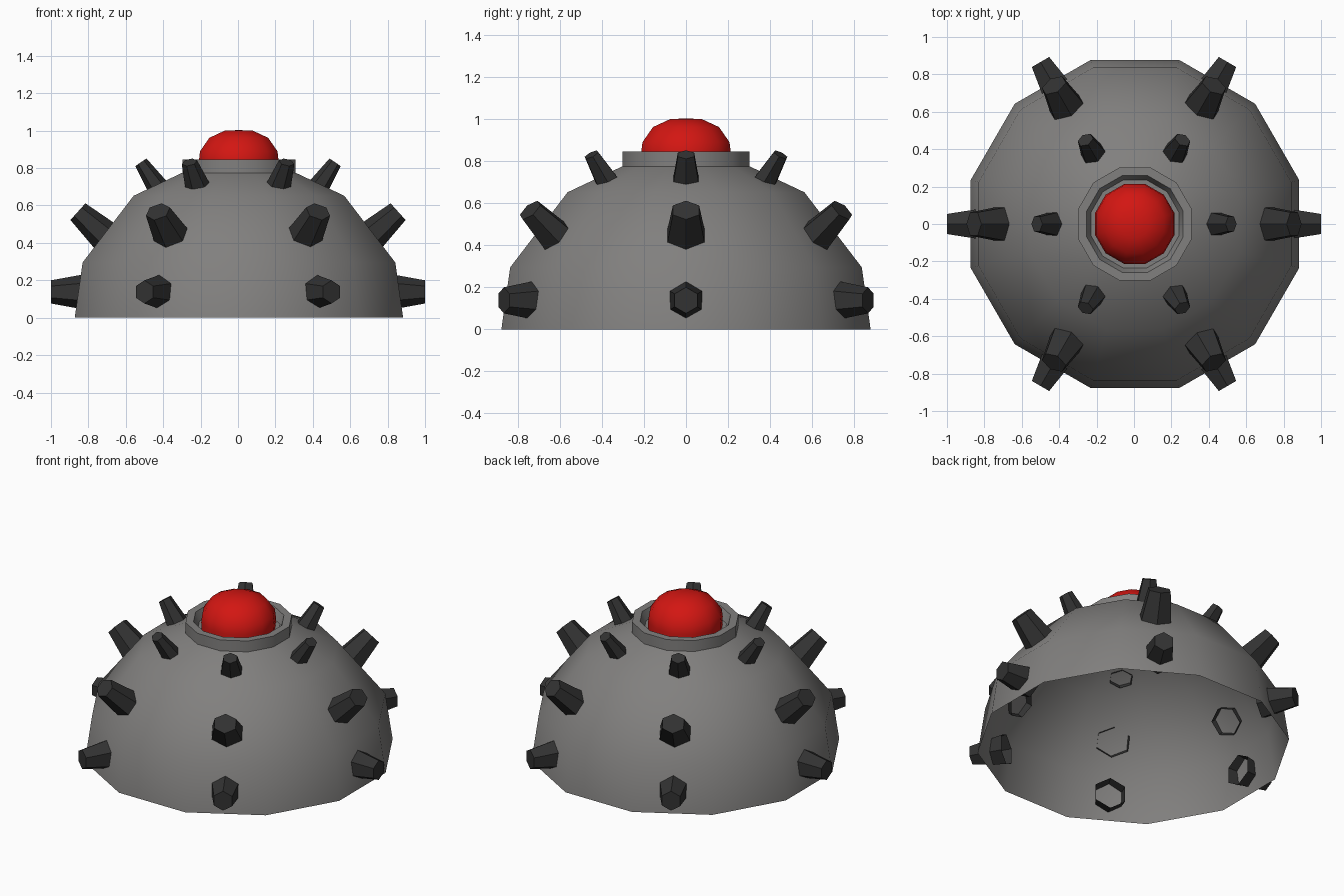
import bpy, bmesh, math
from math import cos, sin, radians

if "Cube" in bpy.data.objects:
    bpy.data.objects.remove(bpy.data.objects["Cube"])


def material(name, rgb):
    m = bpy.data.materials.new(name)
    m.diffuse_color = (*rgb, 1)
    m.use_nodes = True
    m.node_tree.nodes["Principled BSDF"].inputs["Base Color"].default_value = m.diffuse_color
    return m


grey = material("shell_grey", (0.22, 0.215, 0.21))
dark = material("spike_dark", (0.032, 0.032, 0.032))
red = material("button_red", (0.65, 0.008, 0.006))


def add_object(name, bm, mat, angle):
    me = bpy.data.meshes.new(name)
    bm.to_mesh(me)
    bm.free()
    me.materials.append(mat)
    ob = bpy.data.objects.new(name, me)
    bpy.context.collection.objects.link(ob)
    bpy.ops.object.select_all(action='DESELECT')
    ob.select_set(True)
    bpy.context.view_layer.objects.active = ob
    bpy.ops.object.shade_smooth_by_angle(angle=radians(angle))
    return ob


def lathe(name, profile, mat, sides=12):
    """Spin (flat radius, z) points, bottom to top; a final fan closes the centre."""
    bm = bmesh.new()
    rings = []
    for r, z in profile[:-1]:
        R = r / cos(math.pi / sides)
        rings.append([bm.verts.new((R * cos((i + .5) * math.tau / sides),
                                    R * sin((i + .5) * math.tau / sides), z))
                      for i in range(sides)])
    tip = bm.verts.new((0, 0, profile[-1][1]))
    for i in range(sides):
        j = (i + 1) % sides
        for a, b in zip(rings, rings[1:]):
            bm.faces.new((a[i], a[j], b[j], b[i]))
        bm.faces.new((rings[-1][i], rings[-1][j], tip))
    return add_object(name, bm, mat, 42)


# Open-bottomed dome with raised collar and recessed seat
dome = lathe("dome_shell", [(.878, 0), (.836, .295), (.563, .652), (.303, .775),
                            (.303, .845), (.258, .845), (.235, .79), (0, .79)], grey)
dome.location.x = .005

# Red button
button = lathe("button", [(.212, .79), (.213, .84), (.207, .89), (.157, .962),
                          (.075, 1.0), (0, 1.003)], red)
button.location.x = .004


# Rows of hollow, blunt six-sided spikes
def spike_row(name, tip, tilt, length, tip_r, base_r, stretch):
    bm = bmesh.new()
    t = radians(tilt)
    for k in range(6):
        az = k * math.tau / 6
        rings = []
        for back, r in ((length, base_r), (0, tip_r)):
            ring = []
            for i in range(6):
                a = i * math.tau / 6
                up, side = r * cos(a), r * sin(a) * stretch
                x = tip[0] - back * cos(t) - up * sin(t)
                z = tip[1] - back * sin(t) + up * cos(t)
                ring.append(bm.verts.new((x * cos(az) - side * sin(az),
                                          x * sin(az) + side * cos(az), z)))
            rings.append(ring)
        base, end = rings
        for i in range(6):
            j = (i + 1) % 6
            bm.faces.new((base[j], base[i], end[i], end[j]))
        bm.faces.new(end[::-1])
    bm.normal_update()
    # make the end caps point outward
    for f in bm.faces:
        c = f.calc_center_median()
        if len(f.verts) == 6 and f.normal.dot(c) < 0:
            bmesh.ops.reverse_faces(bm, faces=bm.faces[:])
            break
    add_object(name, bm, dark, 30)


spike_row("lower_spikes", (1.0, .138), 0, .21, .062, .10, 1.0)
spike_row("middle_spikes", (.856, .567), 42, .215, .060, .089, 1.2)
spike_row("upper_spikes", (.519, .831), 56, .165, .036, .058, 1.25)
